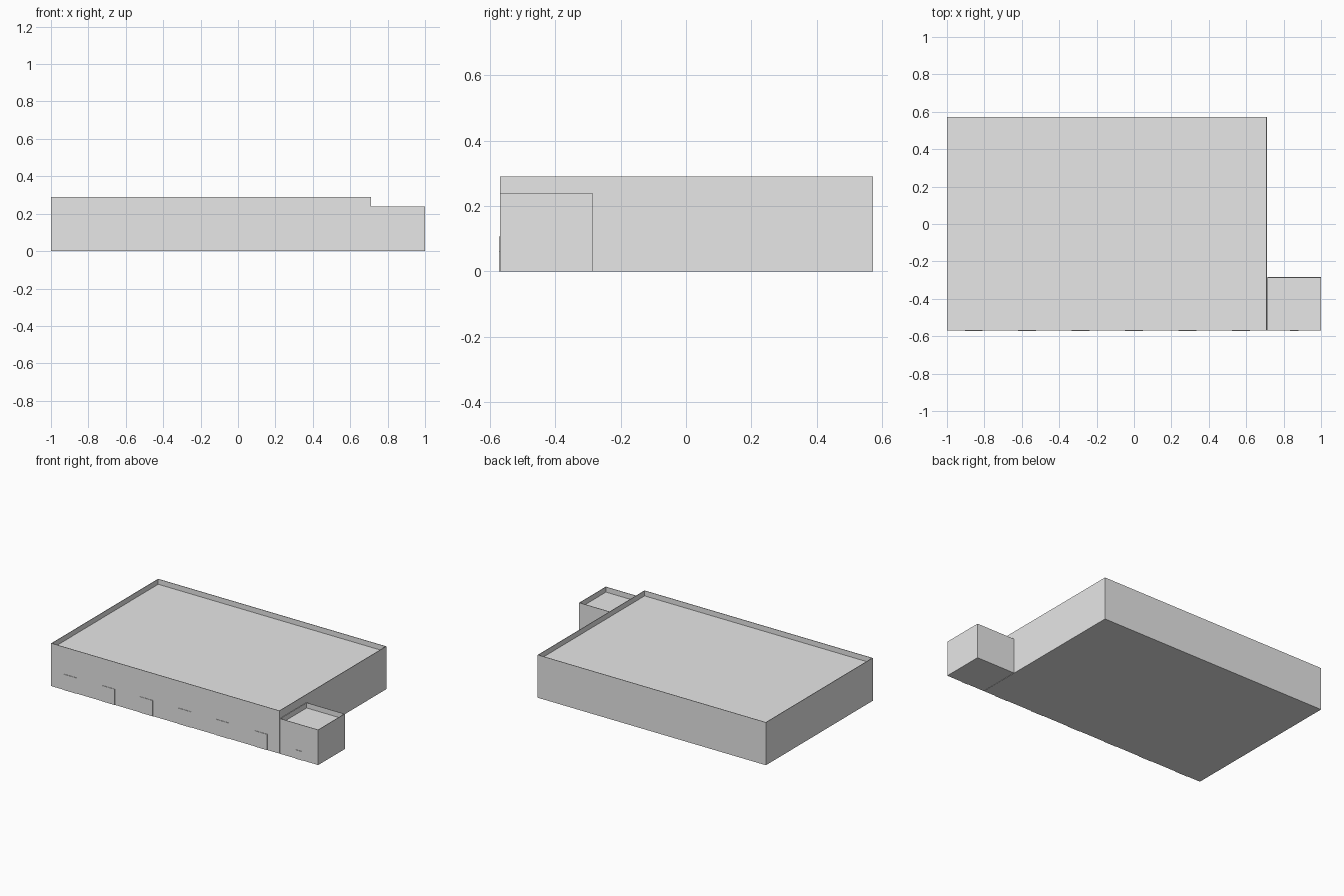
import bpy
import bmesh
from mathutils import Matrix, Vector

default_cube = bpy.data.objects.get("Cube")
if default_cube:
    bpy.data.objects.remove(default_cube, do_unlink=True)

GREY = (0.8, 0.8, 0.8, 1.0)
plaster = bpy.data.materials.new("light_grey")
plaster.diffuse_color = GREY
plaster.use_nodes = True
plaster.node_tree.nodes["Principled BSDF"].inputs["Base Color"].default_value = GREY

UNIT = 2 / 7            # bay width of the facade
FRONT, BACK = -0.57, 0.573
RIM, PARAPET = 0.005, 0.035


def box(name, low, high, parapet=False):
    """Box between two corners, optionally with a sunken roof behind a thin rim."""
    low, high = Vector(low), Vector(high)
    bm = bmesh.new()
    place = Matrix.Translation((low + high) / 2) @ Matrix.Diagonal((*(high - low), 1))
    bmesh.ops.create_cube(bm, size=1, matrix=place)
    if parapet:
        bm.normal_update()
        roof = max(bm.faces, key=lambda f: f.calc_center_median().z)
        bmesh.ops.inset_individual(bm, faces=[roof], thickness=RIM)
        sunk = bmesh.ops.extrude_discrete_faces(bm, faces=[roof])["faces"][0]
        bmesh.ops.translate(bm, verts=sunk.verts, vec=(0, 0, -PARAPET))
    mesh = bpy.data.meshes.new(name)
    bm.to_mesh(mesh)
    bm.free()
    mesh.materials.append(plaster)
    obj = bpy.data.objects.new(name, mesh)
    bpy.context.collection.objects.link(obj)
    return obj


def door(name, x, width, height):
    """Thin door plate standing just proud of the front wall."""
    box(name, (x - width / 2, FRONT - 0.003, 0), (x + width / 2, FRONT + 0.002, height))


# Main hall and the lower side annex
box("main_hall", (-1, FRONT, 0), (0.71, BACK, 0.29), parapet=True)
box("side_annex", (0.712, FRONT, 0), (1, FRONT + UNIT, 0.238), parapet=True)

# Six loading doors along the front, one small door on the annex
for i in range(6):
    door(f"loading_door_{i + 1}", -1 + UNIT * (i + 0.5), 0.095, 0.107)
door("annex_door", 1 - UNIT / 2, 0.046, 0.06)
